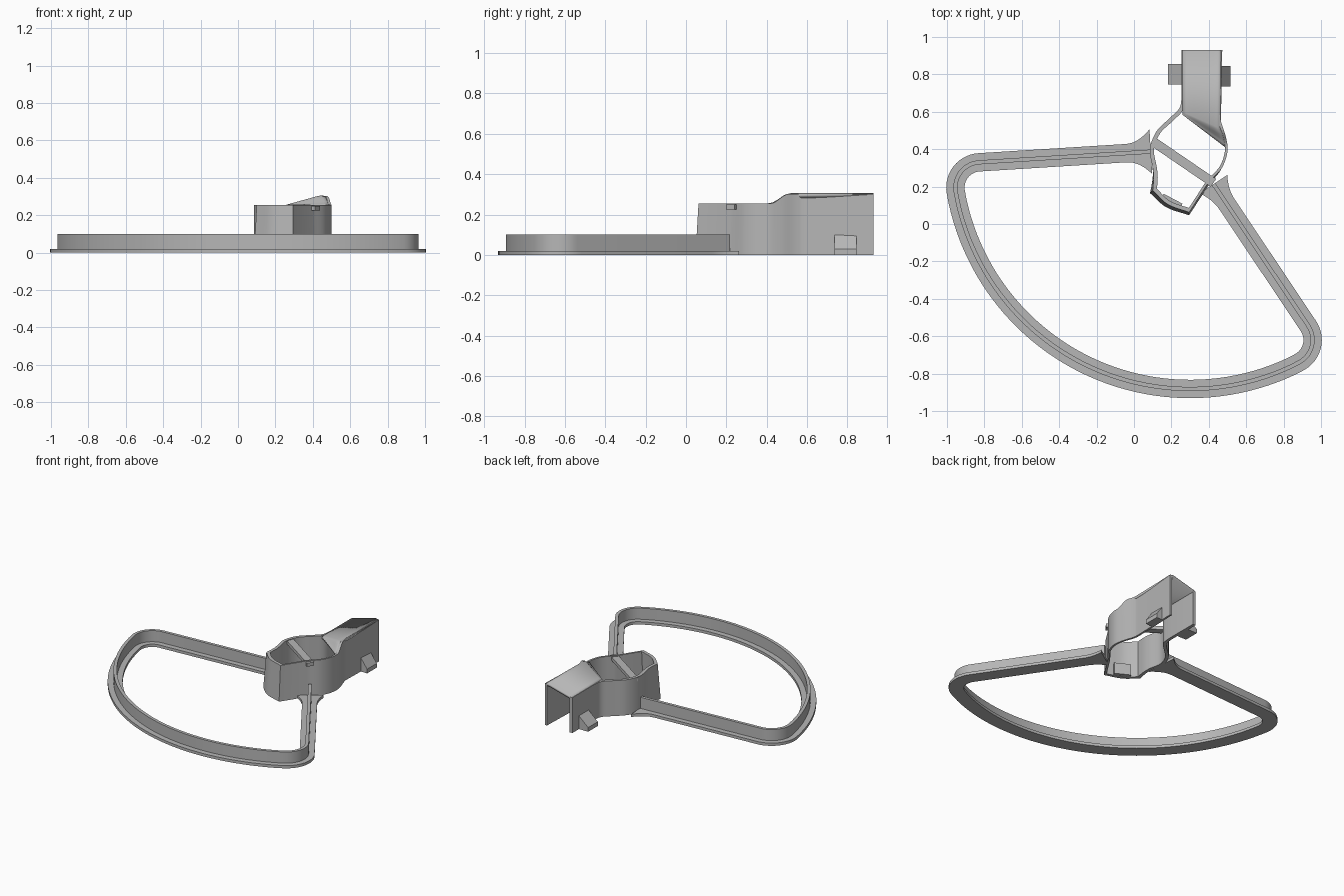
import bpy, bmesh
from math import radians, cos, sin
from mathutils import Vector

cube = bpy.data.objects.get("Cube")
if cube:
    bpy.data.objects.remove(cube)

grey = bpy.data.materials.new("plain grey")
grey.use_nodes = True
grey.diffuse_color = (0.47, 0.47, 0.47, 1)
grey.node_tree.nodes["Principled BSDF"].inputs["Base Color"].default_value = (0.47, 0.47, 0.47, 1)


def finish(name, bm, smooth=True):
    bmesh.ops.recalc_face_normals(bm, faces=bm.faces)
    mesh = bpy.data.meshes.new(name)
    bm.to_mesh(mesh)
    bm.free()
    mesh.materials.append(grey)
    obj = bpy.data.objects.new(name, mesh)
    bpy.context.collection.objects.link(obj)
    if smooth:
        bpy.ops.object.select_all(action='DESELECT')
        obj.select_set(True)
        bpy.context.view_layer.objects.active = obj
        bpy.ops.object.shade_smooth_by_angle(angle=radians(30))
    return obj


def arc(cx, cy, r, a0, a1, n):
    angles = [radians(a0 + (a1 - a0) * i / n) for i in range(n + 1)]
    return [Vector((cx + r * cos(a), cy + r * sin(a))) for a in angles]


def spline(points, n=6):
    # Catmull-Rom curve through the given points
    p = [Vector(q) for q in points]
    p = [p[0] * 2 - p[1]] + p + [p[-1] * 2 - p[-2]]
    out = []
    for i in range(1, len(p) - 2):
        a, b, c, d = p[i - 1:i + 3]
        for k in range(n):
            t = k / n
            out.append(0.5 * (2 * b + (c - a) * t + (2 * a - 5 * b + 4 * c - d) * t ** 2
                              + (3 * b - a - 3 * c + d) * t ** 3))
    return out + [p[-2]]


def strip(name, path, right, left, z0, z1, base=lambda p: p):
    # Upright strip along a path; the offsets and top height may be functions
    value = lambda f, p: f(p) if callable(f) else f
    path = [Vector(p) for p in path]
    bm = bmesh.new()
    rings = []
    for i, p in enumerate(path):
        before = (p - path[i - 1]).normalized() if i else None
        after = (path[i + 1] - p).normalized() if i < len(path) - 1 else None
        d0, d1 = before or after, after or before
        n0, n1 = Vector((-d0.y, d0.x)), Vector((-d1.y, d1.x))
        n = (n0 + n1).normalized()
        n /= max(n.dot(n1), 0.5)
        a, b = p - n * value(right, p), p + n * value(left, p)
        top = value(z1, p)
        corners = [(*base(a), z0), (*base(b), z0), (*b, top), (*a, top)]
        rings.append([bm.verts.new(c) for c in corners])
    for r, s in zip(rings, rings[1:]):
        for k in range(4):
            m = (k + 1) % 4
            bm.faces.new((r[k], r[m], s[m], s[k]))
    bm.faces.new(rings[0])
    bm.faces.new(rings[-1])
    return finish(name, bm)


# Guard loop: two arms, two rounded corners and one long arc
arm_a, arm_b = Vector((0.09, 0.387)), Vector((0.425, 0.213))
corner_a = arc(-0.82, 0.195, 0.135, 93.5, 190, 14)
sweep = arc(0.3, 0.39, 1.272, 190, 297.2, 48)
corner_b = arc(0.82, -0.62, 0.135, -62.8, 34, 14)
steps = [i / 40 for i in range(8)]
loop = [arm_a.lerp(corner_a[0], t) for t in steps] + corner_a + sweep[1:-1] + corner_b
loop += [arm_b.lerp(corner_b[-1], t) for t in reversed(steps)]


def flare(p):
    # The flat band widens where each arm meets the hub
    near_a = max(0, 1 - (p - arm_a).length / 0.13)
    near_b = max(0, 1 - (p - arm_b).length / 0.13)
    return 0.049 + 0.07 * near_a ** 2 + 0.04 * near_b ** 2


strip("guard_band", loop, flare, flare, 0, 0.02)
strip("guard_rib", loop, 0.011, 0.011, 0.01, 0.1)


# Hub walls, slightly wider at the foot of the front
def draft(p):
    w = min(1, max(0, (0.3 - p.y) / 0.12))
    return Vector((p.x + w * (p.x - 0.3) * 0.07, p.y - w * 0.015))


def smoothstep(t):
    t = min(1, max(0, t))
    return t * t * (3 - 2 * t)


left_side = [Vector((0.255, 0.93))] + spline([(0.255, 0.68), (0.243, 0.62), (0.19, 0.565),
             (0.12, 0.495), (0.085, 0.4), (0.1, 0.3), (0.105, 0.25), (0.1, 0.18)])
front_side = spline([(0.1, 0.18), (0.18, 0.105), (0.295, 0.062)])
right_side = [Vector((0.295, 0.062))] + spline([(0.4, 0.225), (0.47, 0.3), (0.5, 0.39),
              (0.49, 0.47), (0.465, 0.55), (0.462, 0.62), (0.472, 0.93)])
strip("hub_left_wall", left_side + front_side[1:], 0, 0.022, 0, 0.255, draft)
strip("hub_right_wall", right_side, 0, 0.014, 0,
      lambda p: 0.255 + 0.047 * smoothstep((p.y - 0.42) / 0.09), draft)
strip("hub_crossbar", [(0.1, 0.442), (0.425, 0.22)], 0.025, 0.025, 0.225, 0.25)
strip("front_catch", [(0.145, 0.135), (0.245, 0.082)], 0, 0.03, 0.0, 0.08)

# Sloping roof over the socket, with a ramp rising from the hub rim
bm = bmesh.new()
rows = []
cols = 10
for r in range(7):
    t = min(1, r / 5)
    row = []
    for c in range(cols + 1):
        u = c / cols
        y_rim, y_roof = 0.585 - 0.175 * u, 0.6 - 0.09 * u
        y = 0.93 if r == 6 else y_rim + (y_roof - y_rim) * t
        right_edge = 0.472 if r == 6 else 0.488 - 0.024 * t
        x = 0.258 + (right_edge - 0.258) * u
        lift = 0.05 * min(1, u / 0.88) - (0.006 if c == cols else 0)
        row.append(bm.verts.new((x, y, 0.256 + smoothstep(t) * lift)))
    rows.append(row)
for a, b in zip(rows, rows[1:]):
    for c in range(cols):
        bm.faces.new((a[c], a[c + 1], b[c + 1], b[c]))
roof = finish("socket_roof", bm)
solid = roof.modifiers.new("thickness", 'SOLIDIFY')
solid.thickness = 0.018
solid.offset = -1


# Wedge clips on both sides of the socket
def clip(name, wall, tip, y0, y1):
    bm = bmesh.new()
    ends = [[bm.verts.new((x, y, z)) for x, z in
             ((wall, 0), (tip, 0), (tip, 0.03), (wall, 0.1))] for y in (y0, y1)]
    for k in range(4):
        m = (k + 1) % 4
        bm.faces.new((ends[0][k], ends[0][m], ends[1][m], ends[1][k]))
    for end in ends:
        bm.faces.new(end)
    finish(name, bm, smooth=False)


clip("right_side_clip", 0.26, 0.182, 0.745, 0.855)
clip("left_side_clip", 0.465, 0.515, 0.735, 0.845)
